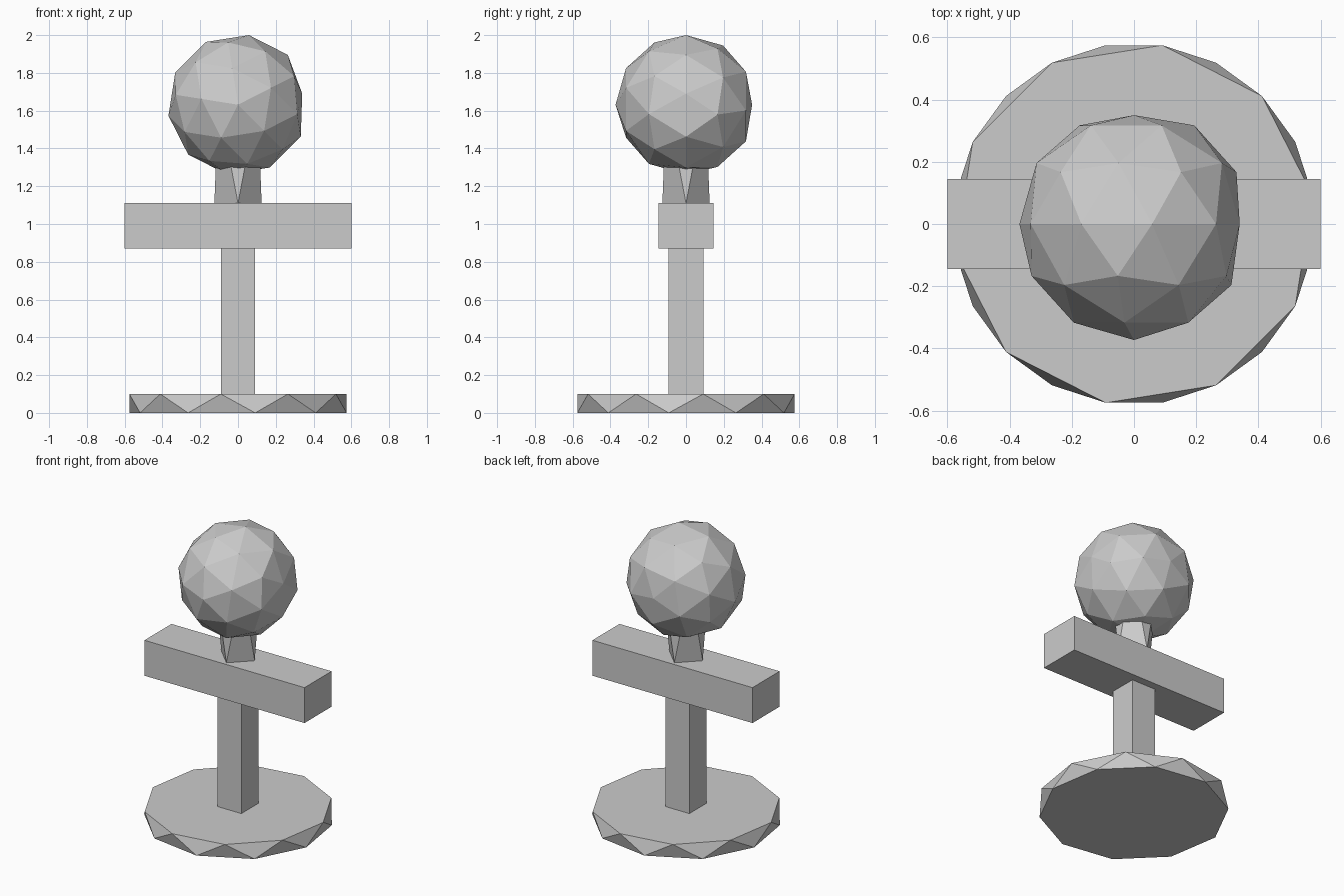
import bpy, bmesh
from math import cos, sin, radians
from mathutils import Matrix

if "Cube" in bpy.data.objects:
    bpy.data.objects.remove(bpy.data.objects["Cube"])


def finish(name, bm):
    bmesh.ops.recalc_face_normals(bm, faces=bm.faces)
    me = bpy.data.meshes.new(name)
    bm.to_mesh(me)
    bm.free()
    ob = bpy.data.objects.new(name, me)
    bpy.context.collection.objects.link(ob)
    return ob


def ring(n, r, start, z):
    return [(r * cos(radians(start + 360 * i / n)),
             r * sin(radians(start + 360 * i / n)), z) for i in range(n)]


def hull(name, points):
    bm = bmesh.new()
    for p in points:
        bm.verts.new(p)
    bmesh.ops.convex_hull(bm, input=bm.verts)
    bmesh.ops.dissolve_limit(bm, angle_limit=radians(1), verts=bm.verts, edges=bm.edges)
    finish(name, bm)


def box(name, sx, sy, z0, z1):
    bm = bmesh.new()
    bmesh.ops.create_cube(bm, size=1, matrix=Matrix.Translation((0, 0, (z0 + z1) / 2))
                          @ Matrix.Diagonal((sx, sy, z1 - z0, 1)))
    finish(name, bm)


# Round base with zig-zag rim: two decagons offset by half a step
hull("base", ring(10, 0.582, -9, 0) + ring(10, 0.582, 9, 0.1))

# Post and crossbar
box("post", 0.18, 0.185, 0.1, 0.87)
box("crossbar", 1.2, 0.29, 0.87, 1.11)

# Faceted neck: diamond at the bottom, octagon inside the head
hull("neck", ring(4, 0.125, 0, 1.11) + ring(8, 0.125, 22.5, 1.36))

# Faceted head with one vertex pointing forward, slightly flattened right and back
bm = bmesh.new()
bmesh.ops.create_icosphere(bm, subdivisions=2, radius=0.373,
                           matrix=Matrix.Rotation(radians(90), 4, 'X')
                           @ Matrix.Rotation(radians(27), 4, 'Z'))
for v in bm.verts:
    v.co.x = min(v.co.x, 0.34)
    v.co.y = min(v.co.y, 0.35)
top = max(v.co.z for v in bm.verts)
bmesh.ops.translate(bm, verts=bm.verts, vec=(0, 0, 2.0 - top))
finish("head", bm)
